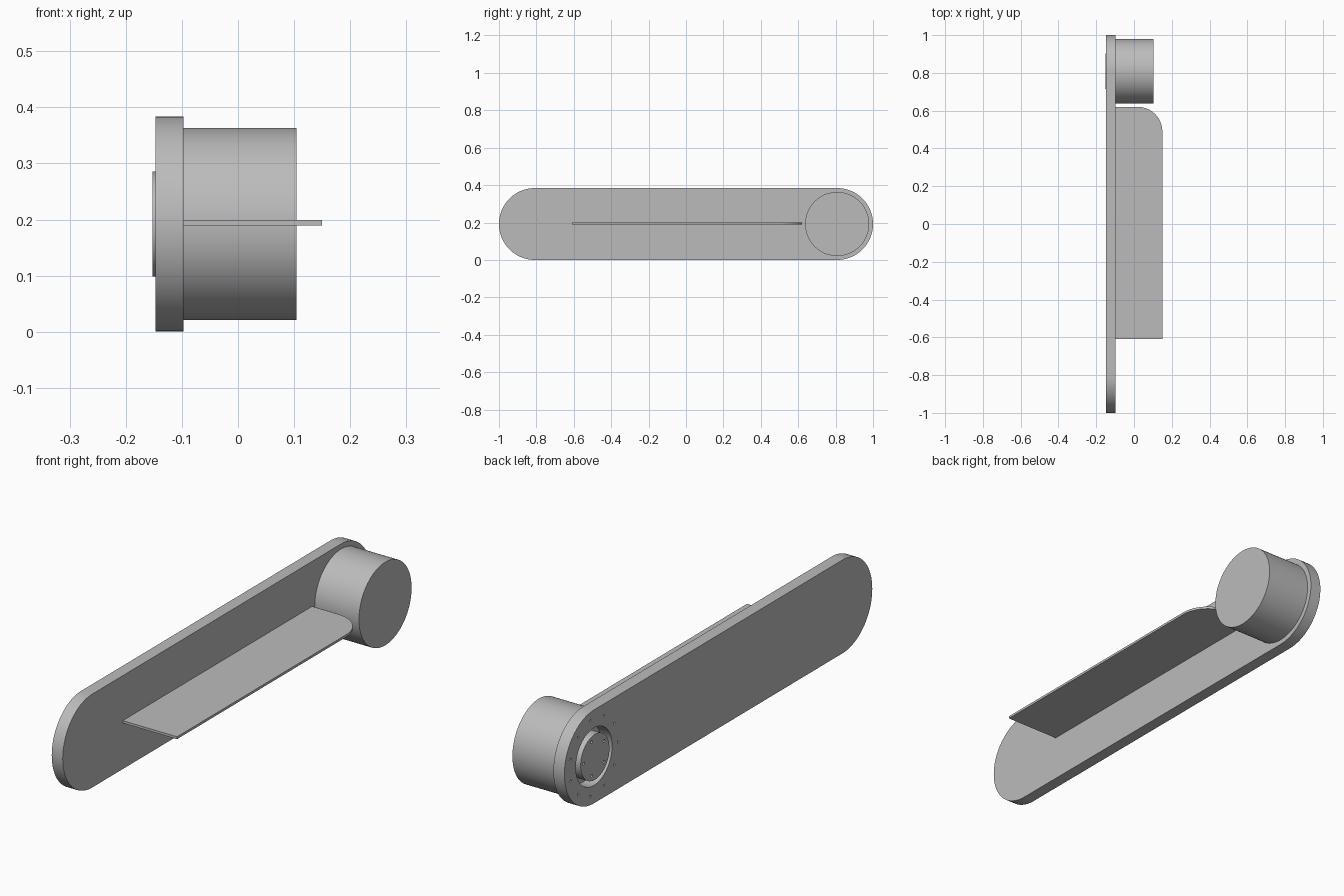
import bpy
import bmesh
from math import sin, cos, pi, radians
from mathutils import Vector

cube = bpy.data.objects.get("Cube")
if cube:
    bpy.data.objects.remove(cube, do_unlink=True)

GREY = (0.5, 0.5, 0.5, 1.0)
grey = bpy.data.materials.new("plain grey")
grey.use_nodes = True
grey.diffuse_color = GREY
grey.node_tree.nodes["Principled BSDF"].inputs["Base Color"].default_value = GREY

R = 0.192            # half height of the plate
HUB = 0.808          # y of the motor axis
OUTER, INNER = -0.147, -0.097   # x of the two plate faces


def arc(cx, cy, r, start, end, n):
    return [(cx + r * cos(radians(start + (end - start) * i / n)),
             cy + r * sin(radians(start + (end - start) * i / n))) for i in range(n + 1)]


def circle(cy, cz, r, n):
    return arc(cy, cz, r, 0, 360, n)[:-1]


def prism(bm, points, axis, lo, hi):
    """Extrude a closed outline along x (outline in y, z) or z (outline in x, y)."""
    place = (lambda p: (lo, *p)) if axis == "x" else (lambda p: (*p, lo))
    face = bm.faces.new([bm.verts.new(place(p)) for p in points])
    new = bmesh.ops.extrude_face_region(bm, geom=[face])["geom"]
    shift = Vector((hi - lo, 0, 0)) if axis == "x" else Vector((0, 0, hi - lo))
    bmesh.ops.translate(bm, vec=shift, verts=[v for v in new if isinstance(v, bmesh.types.BMVert)])


def make(name, outlines, axis, lo, hi):
    bm = bmesh.new()
    for points in outlines:
        prism(bm, points, axis, lo, hi)
    bmesh.ops.recalc_face_normals(bm, faces=bm.faces)
    mesh = bpy.data.meshes.new(name)
    bm.to_mesh(mesh)
    bm.free()
    mesh.materials.append(grey)
    obj = bpy.data.objects.new(name, mesh)
    bpy.context.collection.objects.link(obj)
    return obj


def select(obj):
    bpy.ops.object.select_all(action="DESELECT")
    obj.select_set(True)
    bpy.context.view_layer.objects.active = obj


def drill(obj, outlines, lo, hi):
    cutter = make("hole_cutter", outlines, "x", lo, hi)
    mod = obj.modifiers.new("holes", "BOOLEAN")
    mod.operation = "DIFFERENCE"
    mod.solver = "EXACT"
    mod.object = cutter
    select(obj)
    bpy.ops.object.modifier_apply(modifier=mod.name)
    bpy.data.objects.remove(cutter, do_unlink=True)


def bolt_circle(count, radius, size, start):
    """Outlines of small holes spaced evenly round the motor axis."""
    angles = [start + 2 * pi * i / count for i in range(count)]
    return [circle(HUB + radius * cos(a), R + radius * sin(a), size, 16) for a in angles]


# Long plate with round ends, a hub opening and a ring of screw holes
stadium = arc(HUB, R, R, -90, 90, 48) + arc(-HUB, R, R, 90, 270, 48)
plate = make("side_plate", [stadium], "x", OUTER, INNER)
drill(plate, [circle(HUB, R, 0.118, 72)] + bolt_circle(11, 0.157, 0.005, pi),
      OUTER - 0.02, INNER + 0.02)

# Motor drum on the inner face
motor = make("motor_drum", [circle(HUB, R, 0.171, 96)], "x", INNER, 0.104)

# Output flange inside the opening, standing slightly proud of the plate
flange = make("output_flange", [circle(HUB, R, 0.0935, 72)], "x", INNER, -0.152)
drill(flange, bolt_circle(5, 0.073, 0.006, 0), -0.17, -0.12)

# Thin shelf with one rounded corner
shelf_outline = [(INNER, -0.61), (0.15, -0.61)] + arc(0.02, 0.49, 0.13, 0, 90, 20) + [(INNER, 0.62)]
shelf = make("shelf", [shelf_outline], "z", 0.189, 0.199)

for part in (plate, motor, flange, shelf):
    select(part)
    bpy.ops.object.shade_smooth_by_angle(angle=radians(30))
